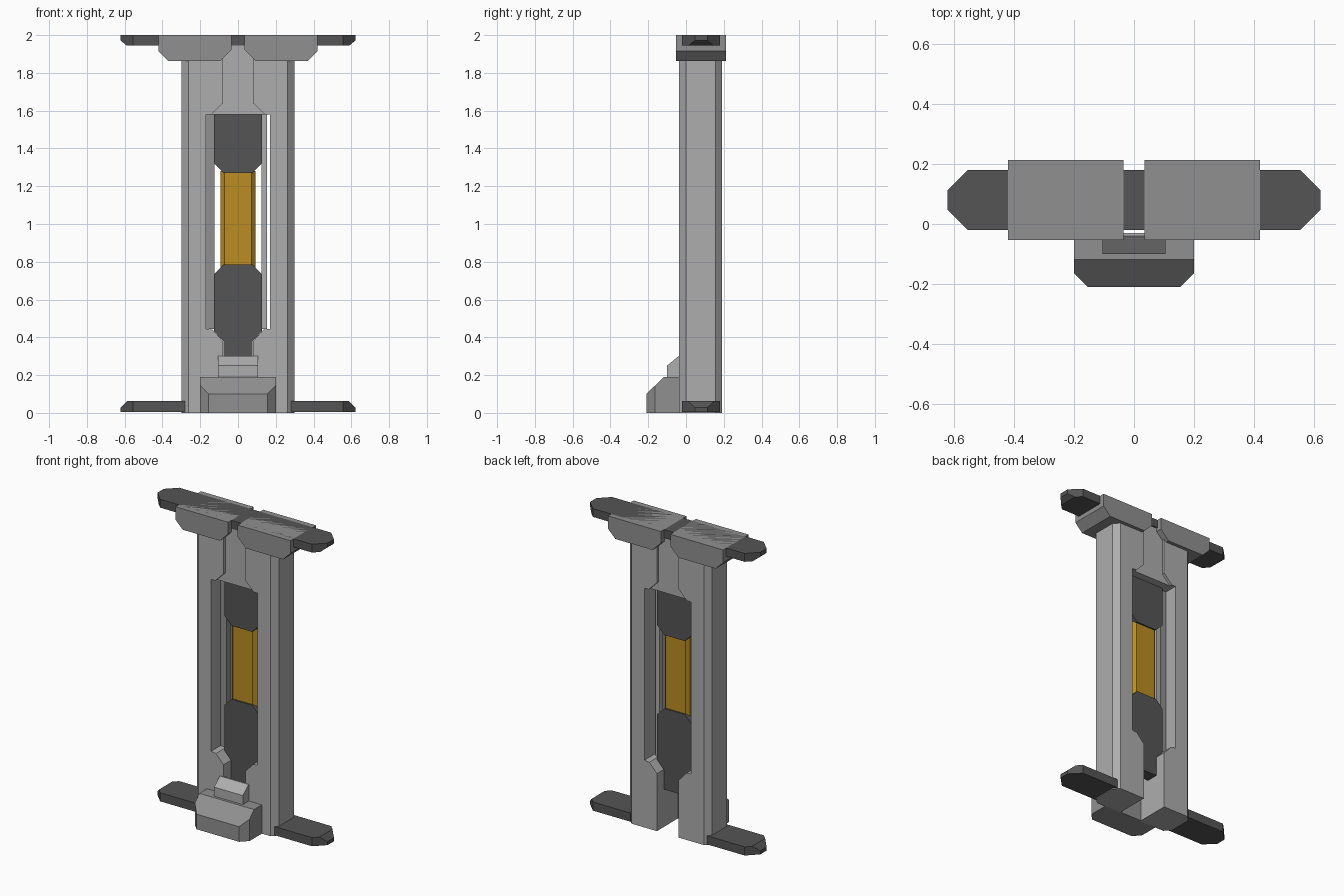
import bpy, bmesh
from mathutils import Vector

if "Cube" in bpy.data.objects:
    bpy.data.objects.remove(bpy.data.objects["Cube"])


def prism(name, profile, axis, lo, hi, cuts=(), color=None):
    """Extrude a 2D outline along an axis, then slice with (point, outward normal) planes."""
    def place(a, b, t):
        return {'x': (t, a, b), 'y': (a, t, b), 'z': (a, b, t)}[axis]
    bm = bmesh.new()
    face = bm.faces.new([bm.verts.new(place(a, b, lo)) for a, b in profile])
    new = bmesh.ops.extrude_face_region(bm, geom=[face])['geom']
    moved = [v for v in new if isinstance(v, bmesh.types.BMVert)]
    bmesh.ops.translate(bm, verts=moved, vec=place(0, 0, hi - lo))
    for point, normal in cuts:
        res = bmesh.ops.bisect_plane(bm, geom=bm.verts[:] + bm.edges[:] + bm.faces[:],
                                     plane_co=point, plane_no=Vector(normal).normalized(),
                                     clear_outer=True)
        edges = [e for e in res['geom_cut'] if isinstance(e, bmesh.types.BMEdge)]
        bmesh.ops.edgenet_fill(bm, edges=edges)
    bmesh.ops.recalc_face_normals(bm, faces=bm.faces[:])
    mesh = bpy.data.meshes.new(name)
    bm.to_mesh(mesh)
    bm.free()
    ob = bpy.data.objects.new(name, mesh)
    bpy.context.collection.objects.link(ob)
    if color:
        mesh.materials.append(color)
    return ob


def rect(a0, a1, b0, b1):
    return [(a0, b0), (a1, b0), (a1, b1), (a0, b1)]


def sym(half):
    """Mirror a right-hand outline across the centre line."""
    return half + [(-x, z) for x, z in reversed(half)]


def material(name, rgb):
    m = bpy.data.materials.new(name)
    m.diffuse_color = (*rgb, 1)
    m.use_nodes = True
    m.node_tree.nodes["Principled BSDF"].inputs["Base Color"].default_value = m.diffuse_color
    return m


dark = material("dark_metal", (0.09, 0.09, 0.09))
gold = material("gold", (0.50, 0.27, 0.015))
grey = material("mid_grey", (0.28, 0.28, 0.28))
light = material("light_grey", (0.42, 0.42, 0.42))

MID = 0.08  # depth centre of the frame

for s, side in ((-1, "left"), (1, "right")):
    # column with outer corner chamfers and a widened window on its inner edge
    col = [(0.30, 0), (0.30, 1.95), (0.08, 1.95), (0.08, 1.64), (0.14, 1.58), (0.17, 1.58),
           (0.17, 0.445), (0.135, 0.44), (0.08, 0.38), (0.08, 0)]
    prism(side + "_column", [(s * x, z) for x, z in col], 'y', -0.037, 0.19,
          [((s * 0.30, 0, 0), (s, -1, 0)), ((s * 0.30, 0.155, 0), (s, 1, 0))], light)
    # top cap
    cap = [(0.035, 2), (0.42, 2), (0.42, 1.915), (0.367, 1.862), (0.095, 1.862), (0.035, 1.922)]
    prism(side + "_cap", [(s * x, z) for x, z in cap], 'y', -0.053, 0.213, (), grey)
    # lower arm with tapered tip
    arm = [(0.28, -0.02), (0.555, -0.02), (0.622, 0.047), (0.622, 0.113), (0.555, 0.18), (0.28, 0.18)]
    prism(side + "_lower_arm", [(s * x, y) for x, y in arm], 'z', 0.005, 0.062,
          [((s * 0.622, 0, 0.028), (s * 0.034, 0, 0.036))], dark)

# liners along the window edges
prism("left_liner", rect(-0.17, -0.125, 0.445, 1.58), 'y', 0.06, 0.10, (), grey)
prism("right_liner", rect(0.125, 0.153, 0.445, 1.58), 'y', 0.06, 0.10, (), light)

# top crossbar with tapered tips
bar = [(0.555, -0.02), (0.622, 0.047), (0.622, 0.113), (0.555, 0.18)]
prism("top_crossbar", sym(bar), 'z', 1.945, 2.0,
      [((s * 0.622, 0, 1.972), (s * 0.03, 0, -0.036)) for s in (-1, 1)], dark)

# recessed filler between the columns above the window
prism("upper_filler", sym([(0.08, 1.95), (0.08, 1.64), (0.14, 1.58)]), 'y', -0.018, 0.172, (), light)

# central core: dark housings and gold cell
prism("upper_housing", sym([(0.127, 1.58), (0.127, 1.322), (0.075, 1.27)]), 'y', 0.04, 0.12, (), dark)
prism("lower_housing", sym([(0.075, 0.785), (0.127, 0.733), (0.127, 0.432), (0.078, 0.38), (0.078, 0.25)]),
      'y', 0.04, 0.12, (), dark)
cell = sym([(0.072, 0.05), (0.092, 0.07), (0.092, 0.09), (0.072, 0.11)])
prism("gold_cell", cell, 'z', 0.77, 1.28, (), gold)

# foot block with chamfered front corners, and the step above it
prism("foot", [(-0.03, 0), (-0.21, 0), (-0.21, 0.1), (-0.118, 0.19), (-0.03, 0.19)], 'x', -0.2, 0.2,
      [((s * 0.155, -0.21, 0), (s, -1, 0)) for s in (-1, 1)], grey)
prism("foot_step", [(-0.03, 0.18), (-0.10, 0.18), (-0.10, 0.25), (-0.04, 0.3), (-0.03, 0.3)],
      'x', -0.105, 0.105, (), light)
